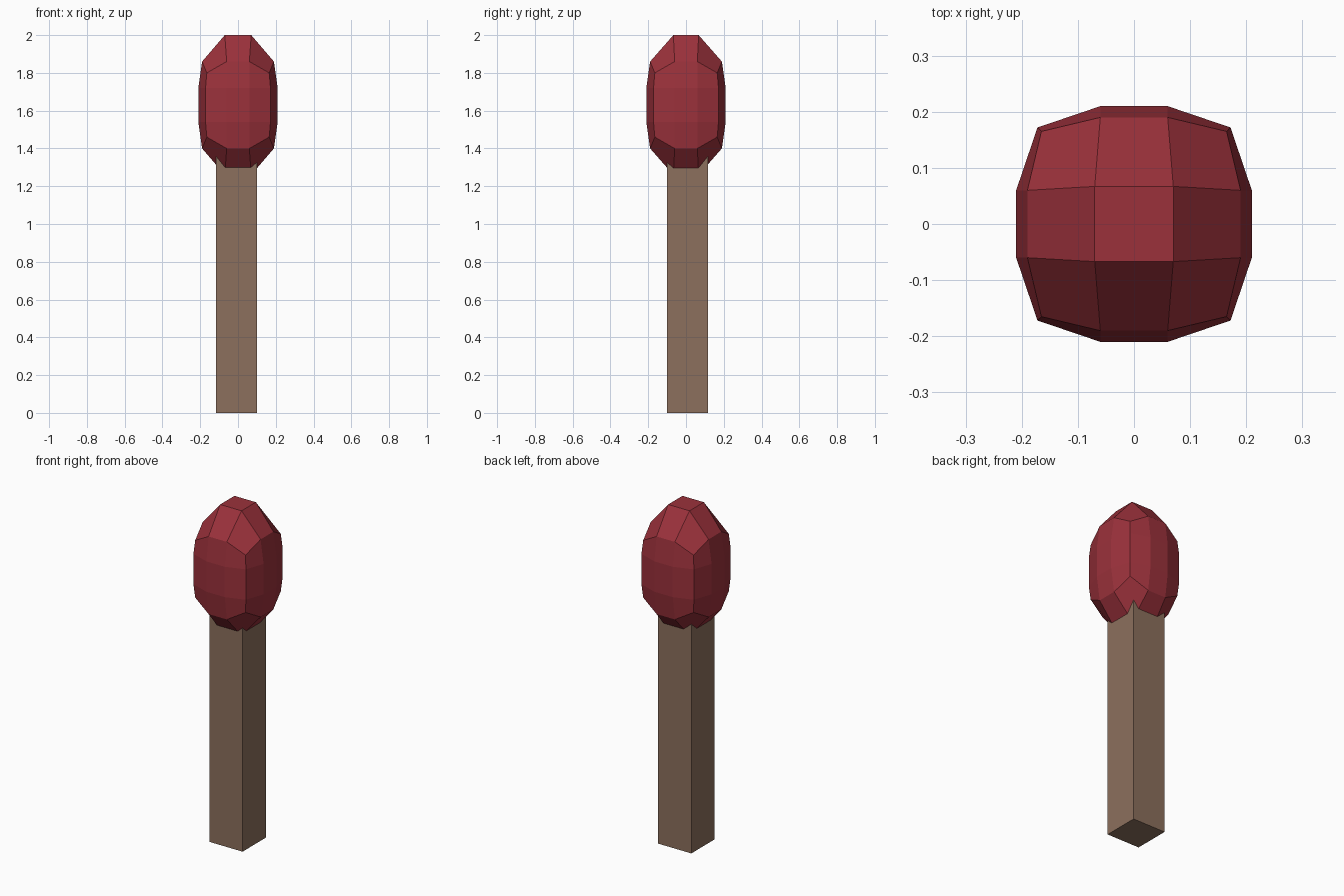
import bpy, bmesh
from mathutils import Vector

if "Cube" in bpy.data.objects:
    bpy.data.objects.remove(bpy.data.objects["Cube"])


def material(name, colour):
    m = bpy.data.materials.new(name)
    m.diffuse_color = (*colour, 1)
    m.use_nodes = True
    m.node_tree.nodes["Principled BSDF"].inputs["Base Color"].default_value = m.diffuse_color
    return m


def add_object(name, bm, mat):
    bmesh.ops.recalc_face_normals(bm, faces=bm.faces)
    mesh = bpy.data.meshes.new(name)
    bm.to_mesh(mesh)
    bm.free()
    mesh.materials.append(mat)
    obj = bpy.data.objects.new(name, mesh)
    bpy.context.collection.objects.link(obj)
    return obj


wood = material("brown wood", (0.262, 0.162, 0.109))
red = material("dark red", (0.328, 0.031, 0.044))

# Square wooden stick, slightly off centre, ending inside the head
bm = bmesh.new()
bmesh.ops.create_cube(bm, size=1)
for v in bm.verts:
    v.co = Vector((v.co.x * 0.217 - 0.008, v.co.y * 0.217 + 0.008, (v.co.z + 0.5) * 1.5))
add_object("stick", bm, wood)

# Match head: 3x3x3 cube rounded into an egg.
# Key: is the vertex on the outer x, y, z layer -> distances from the centre
ROUNDED = {
    (1, 1, 1): (0.165, 0.165, 0.17),
    (1, 0, 1): (0.19, 0.06, 0.23),
    (0, 1, 1): (0.06, 0.19, 0.23),
    (0, 0, 1): (0.07, 0.067, 0.37),
    (1, 1, 0): (0.172, 0.172, 0.09),
    (1, 0, 0): (0.21, 0.06, 0.09),
    (0, 1, 0): (0.06, 0.21, 0.09),
}
bm = bmesh.new()
bmesh.ops.create_cube(bm, size=2)
bmesh.ops.subdivide_edges(bm, edges=bm.edges[:], cuts=2, use_grid_fill=True)
for v in bm.verts:
    dist = ROUNDED[tuple(int(abs(c) > 0.7) for c in v.co)]
    v.co = Vector([d if c > 0 else -d for c, d in zip(v.co, dist)]) + Vector((0, 0, 1.63))
add_object("match_head", bm, red)
